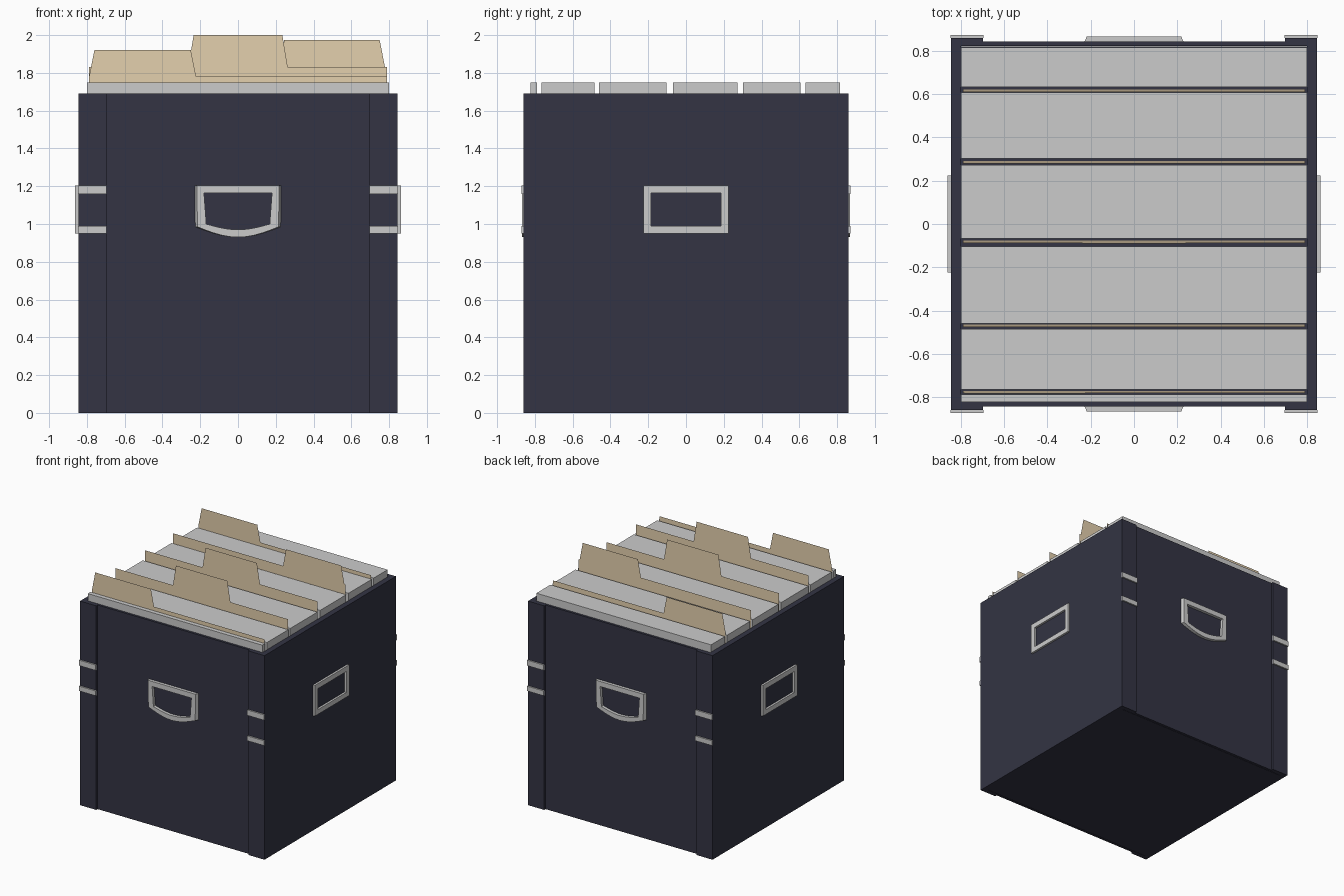
import bpy, bmesh, math

if "Cube" in bpy.data.objects:
    bpy.data.objects.remove(bpy.data.objects["Cube"])


def material(name, rgb):
    m = bpy.data.materials.new(name)
    m.diffuse_color = (*rgb, 1)
    m.use_nodes = True
    m.node_tree.nodes["Principled BSDF"].inputs["Base Color"].default_value = m.diffuse_color
    return m


NAVY = material("navy_board", (0.033, 0.034, 0.057))
TAN = material("manila", (0.78, 0.63, 0.42))


def finish(name, bm, mat=None, closed=True):
    if closed:
        bmesh.ops.recalc_face_normals(bm, faces=bm.faces)
    me = bpy.data.meshes.new(name)
    bm.to_mesh(me)
    bm.free()
    ob = bpy.data.objects.new(name, me)
    bpy.context.collection.objects.link(ob)
    if mat:
        me.materials.append(mat)
    return ob


def box(name, x0, x1, y0, y1, z0, z1, mat=None):
    bm = bmesh.new()
    bmesh.ops.create_cube(bm, size=1)
    for v in bm.verts:
        v.co.x = x0 + (v.co.x + 0.5) * (x1 - x0)
        v.co.y = y0 + (v.co.y + 0.5) * (y1 - y0)
        v.co.z = z0 + (v.co.z + 0.5) * (z1 - z0)
    return finish(name, bm, mat)


def ring(name, outer, inner, depth, taper, place):
    """Raised frame: outer and inner are matching (u, z) outlines."""
    bm = bmesh.new()
    outlines = [(outer, 0, 1), (outer, depth, taper), (inner, depth, 1), (inner, 0, 1)]
    loops = [[bm.verts.new(place(u * s, d, z)) for u, z in pts] for pts, d, s in outlines]
    n = len(outer)
    for k in range(4):
        a, b = loops[k], loops[(k + 1) % 4]
        for i in range(n):
            j = (i + 1) % n
            bm.faces.new((a[i], a[j], b[j], b[i]))
    return finish(name, bm)


W, D, H = 0.845, 0.86, 1.69     # half width, half depth, height of the box
FACE = 0.842                    # recessed front and back panels

# Box floor and front/back panels
box("box_floor", -0.8, 0.8, -0.82, 0.82, 0, 0.03, NAVY)
for s, side in ((-1, "front"), (1, "back")):
    y0, y1 = sorted((s * 0.823, s * FACE))
    box(side + "_panel", -0.8, 0.8, y0, y1, 0, H, NAVY)

# Side panels whose flanges wrap round the corners
for s, side in ((-1, "left"), (1, "right")):
    profile = [(W, -D), (W, D), (0.697, D), (0.697, FACE), (0.8, FACE),
               (0.8, -FACE), (0.697, -FACE), (0.697, -D)]
    bm = bmesh.new()
    face = bm.faces.new([bm.verts.new((s * x, y, 0)) for x, y in profile])
    up = bmesh.ops.extrude_face_region(bm, geom=[face])["geom"]
    for v in up:
        if isinstance(v, bmesh.types.BMVert):
            v.co.z = H
    finish(side + "_panel", bm, NAVY)

# Metal corner clips, two on each flange
for sx in (-1, 1):
    for sy in (-1, 1):
        for z0, z1 in ((0.95, 0.99), (1.16, 1.205)):
            x0, x1 = sorted((sx * 0.695, sx * 0.847))
            y0, y1 = sorted((sy * D, sy * 0.872))
            box("corner_clip", x0, x1, y0, y1, z0, z1)


# Handle outline: flat top, straight sides, bowed bottom
def bowed(w_top, w_low, top, low, sag, n=10):
    arc = [(-w_low + 2 * w_low * i / n, low - sag * math.sin(math.pi * i / n))
           for i in range(n + 1)]
    return [(w_top, top), (-w_top, top)] + arc


for s, side in ((-1, "front"), (1, "back")):
    ring(side + "_handle", bowed(0.229, 0.226, 1.205, 0.985, 0.055),
         bowed(0.18, 0.168, 1.163, 1.0, 0.03), 0.025, 0.95,
         lambda u, d, z: (u, s * (FACE + d), z))


# Label frames on the sides
def rect(w, z0, z1):
    return [(-w, z0), (w, z0), (w, z1), (-w, z1)]


for s, side in ((-1, "left"), (1, "right")):
    ring(side + "_label_frame", rect(0.225, 0.95, 1.205), rect(0.186, 0.99, 1.163),
         0.017, 1, lambda u, d, z: (s * (W + d), u, z))

# Stacks of paper
for y0, y1 in ((-0.823, -0.788), (-0.765, -0.485), (-0.46, -0.103),
               (-0.068, 0.272), (0.303, 0.607), (0.632, 0.815)):
    box("paper_stack", -0.8, 0.8, y0, y1, 0.03, 1.75)

# Thin divider sheets: y, tab start, tab end, shoulder height, tab height
for y, a, b, low, top in ((-0.777, -0.76, -0.25, 1.78, 1.92),
                          (-0.470, -0.235, 0.235, 1.83, 2.0),
                          (-0.083, -0.235, 0.235, 1.83, 2.0),
                          (0.285, 0.245, 0.75, 1.83, 1.975),
                          (0.615, -0.76, -0.25, 1.78, 1.92)):
    pts = [(-0.79, 0.03), (0.79, 0.03), (0.79, low), (b + 0.028, low),
           (b, top), (a, top), (a - 0.028, low), (-0.79, low)]
    bm = bmesh.new()
    # slight lean inside the gap
    bm.faces.new([bm.verts.new((x, y + 0.006 - 0.006 * z, z)) for x, z in pts])
    finish("folder_divider", bm, TAN, closed=False)
